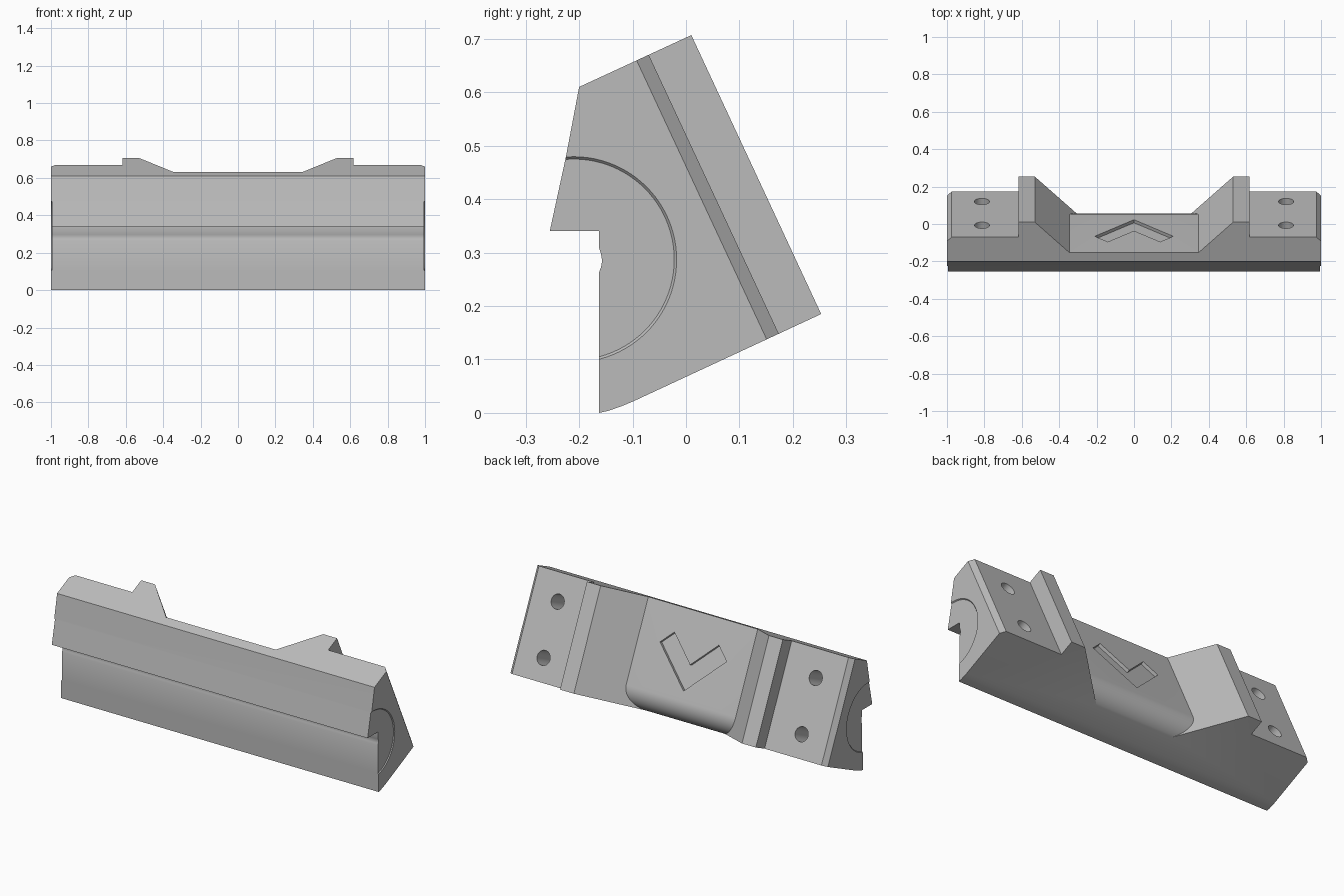
import bpy, bmesh
from math import sin, cos, pi, radians

cube = bpy.data.objects.get("Cube")
if cube:
    bpy.data.objects.remove(cube, do_unlink=True)

C, S = cos(radians(25)), sin(radians(25))
FLOOR, PAD, FILLET = 0.128, 0.22, 0.107

grey = bpy.data.materials.new("plain_grey")
grey.use_nodes = True
grey.diffuse_color = (0.5, 0.5, 0.5, 1)
grey.node_tree.nodes["Principled BSDF"].inputs["Base Color"].default_value = (0.5, 0.5, 0.5, 1)


def tilt(x, n, d):
    """Tilted frame: n points out of the sloping back, d runs down it."""
    return (x, n * C + d * S, n * S - d * C)


def loft(name, first, second):
    """Closed solid between two matching loops of points."""
    bm = bmesh.new()
    a = [bm.verts.new(p) for p in first]
    b = [bm.verts.new(p) for p in second]
    bm.faces.new(a)
    bm.faces.new(b[::-1])
    for i in range(len(a)):
        j = (i + 1) % len(a)
        bm.faces.new((a[i], b[i], b[j], a[j]))
    bmesh.ops.recalc_face_normals(bm, faces=bm.faces)
    mesh = bpy.data.meshes.new(name)
    bm.to_mesh(mesh)
    bm.free()
    mesh.materials.append(grey)
    obj = bpy.data.objects.new(name, mesh)
    bpy.context.collection.objects.link(obj)
    return obj


def circle(r, count):
    return [(r * cos(2 * pi * i / count), r * sin(2 * pi * i / count)) for i in range(count)]


# Main body: side outline drawn in y, z
outline = [(-0.163, 0), (-0.145, 0.004), (-0.122, 0.012), (-0.1, 0.021),
           (0.253, 0.185), (0.01, 0.707), (-0.2, 0.61), (-0.225, 0.478),
           (-0.255, 0.34), (-0.163, 0.34), (-0.163, 0.31), (-0.159, 0.297),
           (-0.157, 0.285), (-0.159, 0.273), (-0.163, 0.262)]
body = loft("body", [(-1, y, z) for y, z in outline], [(1, y, z) for y, z in outline])
cutters = []

# Central recess with rounded lower edge and ramped ends
low = -0.0605
profile = [(FLOOR, -0.8)]
for i in range(17):
    t = pi / 2 * i / 16
    profile.append((FLOOR - FILLET + FILLET * cos(t), low - FILLET + FILLET * sin(t)))
profile += [(FLOOR - FILLET, 0.05), (0.4, 0.05), (0.4, -0.8)]


def ramp(n):
    return 0.345 + (n - FLOOR) * 1.03


cutters.append(loft("recess_cutter",
                    [tilt(-ramp(n), n, d) for n, d in profile],
                    [tilt(ramp(n), n, d) for n, d in profile]))

# Chevron groove in the recess floor
chevron = [(0, -0.22), (0.21, -0.43), (0.14, -0.5), (0, -0.36), (-0.14, -0.5), (-0.21, -0.43)]
cutters.append(loft("chevron_cutter",
                    [tilt(x, FLOOR - 0.018, d) for x, d in chevron],
                    [tilt(x, FLOOR + 0.05, d) for x, d in chevron]))

for side in (-1, 1):
    # Lowered mounting pad with chamfered outer end
    pad = [(0.617, PAD), (0.975, PAD), (1.05, PAD - 0.075), (1.05, 0.4), (0.617, 0.4)]
    cutters.append(loft("pad_cutter",
                        [tilt(side * x, n, -0.8) for x, n in pad],
                        [tilt(side * x, n, 0.1) for x, n in pad]))
    # Screw holes
    for centre in (-0.187, -0.487):
        ring = circle(0.04, 32)
        cutters.append(loft("hole_cutter",
                            [tilt(side * 0.813 + u, PAD - 0.15, centre + v) for u, v in ring],
                            [tilt(side * 0.813 + u, PAD + 0.05, centre + v) for u, v in ring]))
    # Shallow round recess in the end face
    cutters.append(loft("end_disc_cutter",
                        [(side * 0.995, u - 0.21, v + 0.287) for u, v in circle(0.188, 96)],
                        [(side * 1.005, u - 0.21, v + 0.287) for u, v in circle(0.197, 96)]))

# Carve the body
bpy.context.view_layer.objects.active = body
for cutter in cutters:
    mod = body.modifiers.new("cut", "BOOLEAN")
    mod.operation = "DIFFERENCE"
    mod.solver = "EXACT"
    mod.object = cutter
    bpy.ops.object.modifier_apply(modifier=mod.name)
    bpy.data.objects.remove(cutter, do_unlink=True)

bpy.ops.object.select_all(action="DESELECT")
body.select_set(True)
bpy.ops.object.shade_smooth_by_angle(angle=radians(25))
body.name = "mounting_block"
